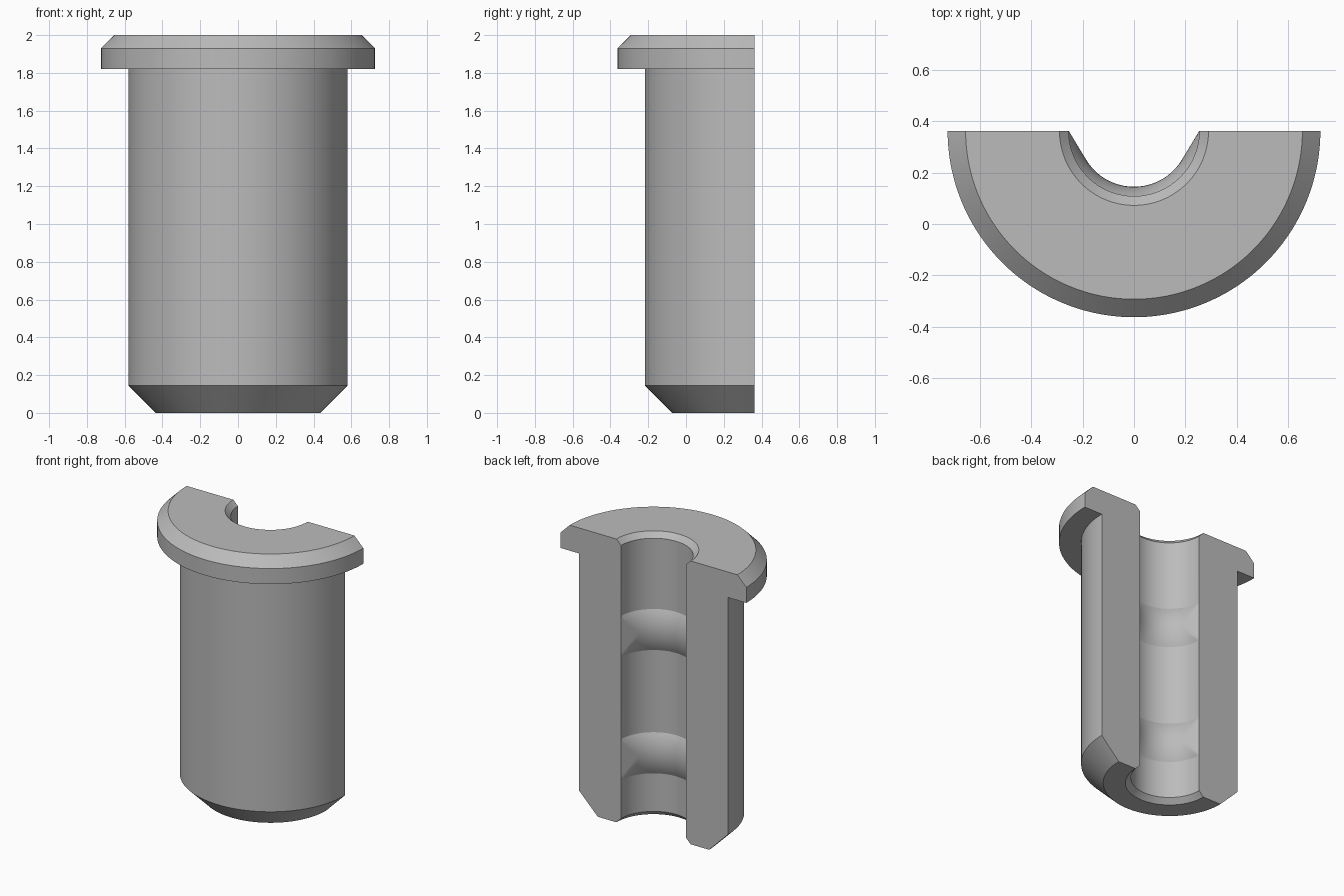
import bpy
import bmesh
import math

cube = bpy.data.objects.get("Cube")
if cube:
    bpy.data.objects.remove(cube, do_unlink=True)

AXIS_Y = 0.3625      # revolve axis lies in the cut plane
BORE, RIDGE, MOUTH = 0.254, 0.2175, 0.29
STEPS = 96
RIDGE_HALF = 0.145
RIDGE_CENTRES = (0.45, 1.32)
RIDGE_SEGMENTS = 16

# One plain metal colour
steel = bpy.data.materials.new("plain grey")
steel.use_nodes = True
grey = (0.5, 0.5, 0.5, 1)
steel.diffuse_color = grey
steel.node_tree.nodes["Principled BSDF"].inputs["Base Color"].default_value = grey


def ridge_profile(centre):
    """Shallow circular arc bulging into the bore."""
    rise = BORE - RIDGE
    radius = (RIDGE_HALF ** 2 + rise ** 2) / (2 * rise)
    points = []
    for i in range(RIDGE_SEGMENTS + 1):
        dz = RIDGE_HALF * (2 * i / RIDGE_SEGMENTS - 1)
        r = RIDGE + radius - math.sqrt(radius ** 2 - dz ** 2)
        points.append((r, centre + dz))
    return points


def relieved(r, angle):
    """Cut the ridges back along a tangent flat so they vanish at the cut plane."""
    tangent = math.acos(RIDGE / BORE)
    side = min(angle, math.pi - angle)
    if r < BORE and side < tangent:
        return max(r, RIDGE / math.cos(tangent - side))
    return r


# Closed half profile: outside going down, then bore going up
profile = [(0.655, 2), (0.725, 1.93), (0.725, 1.82), (0.58, 1.82),
           (0.58, 0.145), (0.435, 0), (MOUTH, 0), (BORE, MOUTH - BORE)]
for centre in RIDGE_CENTRES:
    profile += ridge_profile(centre)
profile += [(BORE, 2 - MOUTH + BORE), (MOUTH, 2)]

# Sweep the profile through half a turn around the front
bm = bmesh.new()
rings = []
for s in range(STEPS + 1):
    a = math.pi * s / STEPS
    ring = []
    for r, z in profile:
        rr = relieved(r, a)
        ring.append(bm.verts.new((rr * math.cos(a), AXIS_Y - rr * math.sin(a), z)))
    rings.append(ring)
count = len(profile)
for first, second in zip(rings, rings[1:]):
    for i in range(count):
        j = (i + 1) % count
        bm.faces.new((first[i], first[j], second[j], second[i]))

# Flat section faces
bm.faces.new(rings[0])
bm.faces.new(rings[-1])
bmesh.ops.recalc_face_normals(bm, faces=bm.faces)

mesh = bpy.data.meshes.new("flanged_bushing_half")
bm.to_mesh(mesh)
bm.free()
mesh.materials.append(steel)
bushing = bpy.data.objects.new("flanged_bushing_half", mesh)
bpy.context.collection.objects.link(bushing)

bpy.ops.object.select_all(action="DESELECT")
bushing.select_set(True)
bpy.context.view_layer.objects.active = bushing
bpy.ops.object.shade_smooth_by_angle(angle=math.radians(20))
